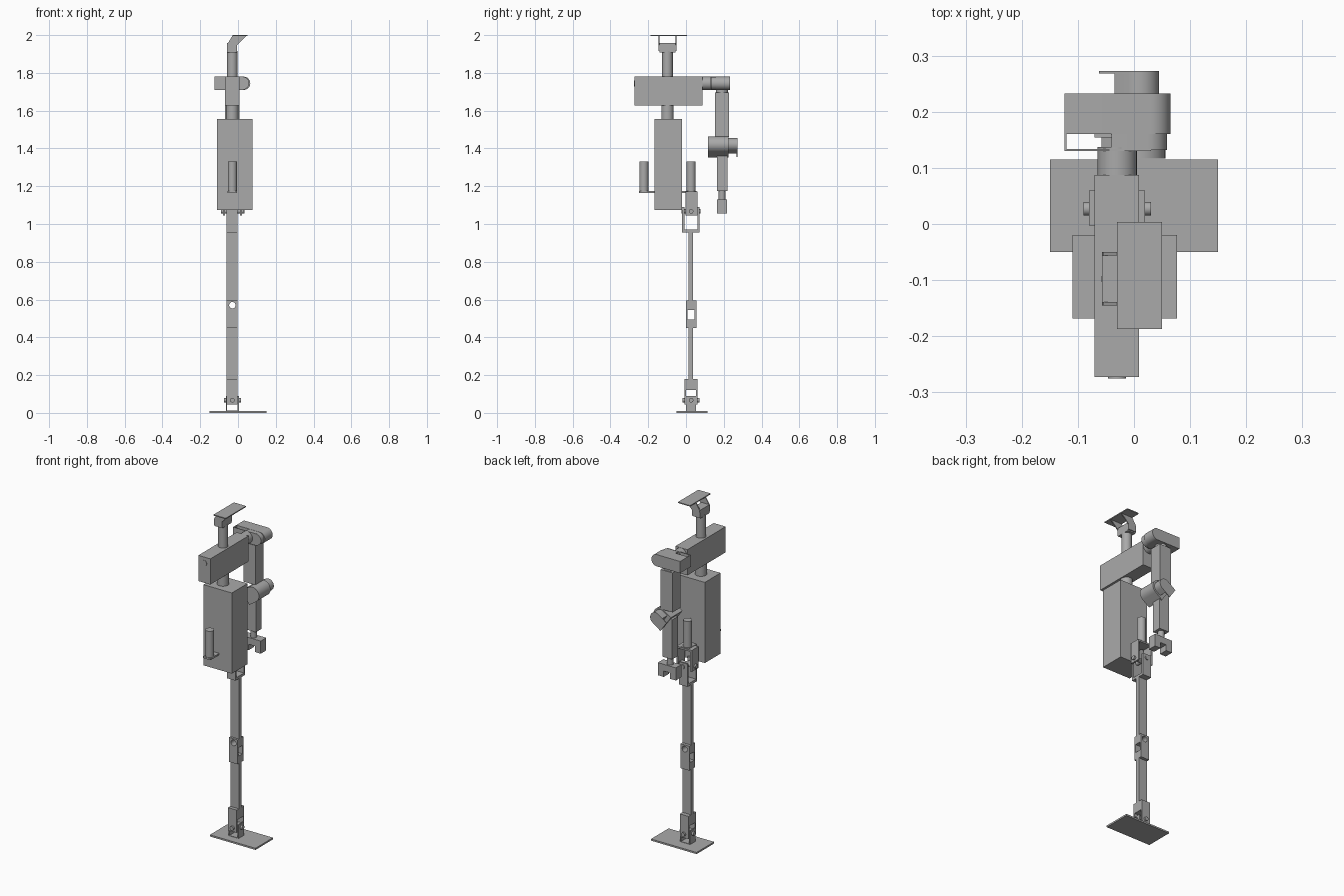
import bpy, bmesh, math
from mathutils import Matrix, Vector

cube = bpy.data.objects.get("Cube")
if cube:
    bpy.data.objects.remove(cube, do_unlink=True)

grey = bpy.data.materials.new("plain grey")
grey.use_nodes = True
grey.diffuse_color = (0.4, 0.4, 0.4, 1)
grey.node_tree.nodes["Principled BSDF"].inputs["Base Color"].default_value = grey.diffuse_color

CX = -0.03   # middle line of the body
SPIN = {"x": Matrix.Rotation(math.pi / 2, 4, "Y"),
        "y": Matrix.Rotation(math.pi / 2, 4, "X"), "z": Matrix()}


def box(bm, x, y, z):
    lo, hi = Vector((x[0], y[0], z[0])), Vector((x[1], y[1], z[1]))
    m = Matrix.Translation((lo + hi) / 2) @ Matrix.Diagonal((*(hi - lo), 1))
    bmesh.ops.create_cube(bm, size=1, matrix=m)


def rod(bm, axis, centre, r, length):
    bmesh.ops.create_cone(bm, cap_ends=True, segments=32, radius1=r, radius2=r,
                          depth=length, matrix=Matrix.Translation(centre) @ SPIN[axis])


def slab(bm, outline, y0, y1):
    """Extrude an x-z outline along y."""
    face = bm.faces.new([bm.verts.new((x, y0, z)) for x, z in outline])
    out = bmesh.ops.extrude_face_region(bm, geom=[face])
    bmesh.ops.translate(bm, vec=(0, y1 - y0, 0),
                        verts=[v for v in out["geom"] if isinstance(v, bmesh.types.BMVert)])


def d_outline(cx, cz, r, reach, tilt):
    """Half-round outline with a straight tail pointing towards -x, then tilted."""
    pts = [(r * math.cos(a), r * math.sin(a))
           for a in (math.pi * (i / 16 - 0.5) for i in range(17))]
    pts += [(-reach, r), (-reach, -r)]
    c, s = math.cos(tilt), math.sin(tilt)
    return [(cx + c * u - s * v, cz + s * u + c * v) for u, v in pts]


def finish(name, bm, smooth=True):
    bmesh.ops.recalc_face_normals(bm, faces=bm.faces)
    mesh = bpy.data.meshes.new(name)
    bm.to_mesh(mesh)
    bm.free()
    mesh.materials.append(grey)
    ob = bpy.data.objects.new(name, mesh)
    bpy.context.collection.objects.link(ob)
    if smooth:
        bpy.ops.object.select_all(action="DESELECT")
        ob.select_set(True)
        bpy.context.view_layer.objects.active = ob
        bpy.ops.object.shade_smooth_by_angle(angle=math.radians(30))
    return ob


def block(name, x, y, z):
    bm = bmesh.new()
    box(bm, x, y, z)
    return finish(name, bm, False)


def cylinder(name, axis, centre, r, length):
    bm = bmesh.new()
    rod(bm, axis, centre, r, length)
    return finish(name, bm)


def drill(ob, axis, centre, r):
    """Cut a round hole through the part."""
    cutter = cylinder("cutter", axis, centre, r, 0.5)
    cutter.hide_render = True
    mod = ob.modifiers.new("hole", "BOOLEAN")
    mod.operation, mod.object, mod.solver = "DIFFERENCE", cutter, "EXACT"
    bpy.context.view_layer.objects.active = ob
    bpy.ops.object.modifier_apply(modifier=mod.name)
    bpy.data.objects.remove(cutter, do_unlink=True)


def fork(name, axis, outer, wall, across, z, cap):
    """Two walls facing along the axis, joined by a solid cap."""
    bm = bmesh.new()
    for span in ((outer[0], outer[0] + wall), (outer[1] - wall, outer[1])):
        box(bm, *((span, across) if axis == "x" else (across, span)), z)
    box(bm, *((outer, across) if axis == "x" else (across, outer)), cap)
    return finish(name, bm, False)


def cross_pins(name, y, z, span_x, span_y):
    bm = bmesh.new()
    rod(bm, "x", (CX, y, z), 0.012, span_x)
    rod(bm, "y", (CX, y, z), 0.012, span_y)
    finish(name, bm)


LEG_X, BAR_Y, LEG_Y = (-0.06, -0.003), (0.013, 0.037), 0.027

# Foot and ankle
block("foot_plate", (-0.15, 0.15), (-0.05, 0.115), (0, 0.01))
fork("foot_lugs", "x", (-0.064, 0.004), 0.007, (0.0, 0.052), (0.005, 0.09), (0.005, 0.012))
fork("ankle_fork", "y", (-0.008, 0.062), 0.008, LEG_X, (0.045, 0.18), (0.12, 0.18))
cross_pins("ankle_pins", LEG_Y, 0.067, 0.09, 0.09)

# Shin, knee and thigh
block("shin", LEG_X, BAR_Y, (0.175, 0.46))
block("thigh", LEG_X, BAR_Y, (0.59, 0.96))
knee = bmesh.new()
for y in ((0, 0.009), (0.046, 0.055)):
    box(knee, LEG_X, y, (0.494, 0.546))
for z in ((0.45, 0.495), (0.545, 0.595)):
    box(knee, LEG_X, (0, 0.055), z)
drill(finish("knee", knee, False), "y", (CX, 0, 0.57), 0.017)

# Hip
fork("hip_fork", "y", (-0.02, 0.072), 0.011, LEG_X, (0.955, 1.09), (0.955, 0.97))
fork("hip_lugs", "x", (-0.08, 0.02), 0.01, (-0.003, 0.06), (1.045, 1.17), (1.162, 1.172))
cross_pins("hip_pins", LEG_Y, 1.067, 0.12, 0.1)

# Torso with its two upright drives
block("torso", (-0.11, 0.077), (-0.168, -0.02), (1.075, 1.555))
for side, y, shelf in (("front", -0.223, (-0.25, -0.165)), ("back", 0.027, (-0.022, 0.055))):
    cylinder(side + "_drive", "z", (CX, y, 1.25), 0.024, 0.16)
    block(side + "_drive_shelf", (-0.056, -0.006), shelf, (1.164, 1.174))

# Waist, shoulder beam and neck
cylinder("waist", "z", (CX, -0.098, 1.59), 0.033, 0.09)
beam = block("shoulder_beam", (-0.07, 0.009), (-0.273, 0.087), (1.627, 1.78))
cylinder("beam_axle_cap", "y", (CX, -0.272, 1.745), 0.016, 0.006)
cylinder("neck", "z", (CX, -0.098, 1.845), 0.028, 0.14)

# Head: knuckle, slanted cheeks and top plate
block("head_knuckle", (-0.057, -0.004), (-0.14, -0.056), (1.908, 1.958))
head = bmesh.new()
cheek = [(-0.057, 1.915), (-0.004, 1.915), (-0.004, 1.948), (0.046, 1.997),
         (-0.029, 1.997), (-0.055, 1.955)]
for y in (-0.145, -0.056):
    slab(head, cheek, y, y + 0.006)
finish("head_cheeks", head, False)
block("head_plate", (-0.03, 0.05), (-0.187, 0.004), (1.994, 2.0))

# Shoulder joint
cylinder("shoulder_axle", "y", (CX, 0.11, 1.745), 0.035, 0.055)
joint = bmesh.new()
slab(joint, d_outline(0.03, 1.745, 0.035, 0.154, 0), 0.16, 0.233)
slab(joint, d_outline(0.025, 1.745, 0.034, 0.065, 0), 0.132, 0.161)
box(joint, (-0.124, 0.03), (0.13, 0.134), (1.71, 1.78))
box(joint, (-0.124, -0.12), (0.13, 0.233), (1.71, 1.78))
finish("shoulder_joint", joint)

# Upper arm
cylinder("upper_arm_swivel", "z", (CX, 0.19, 1.70), 0.032, 0.03)
block("upper_arm", (-0.07, 0.009), (0.154, 0.227), (1.46, 1.695))

# Elbow, tilted down towards the right
TILT = math.radians(35)
elbow = bmesh.new()
slab(elbow, d_outline(0.012, 1.42, 0.044, 0.055, TILT), 0.117, 0.226)
slab(elbow, d_outline(0.01, 1.42, 0.035, 0.03, TILT), 0.225, 0.268)
slab(elbow, d_outline(0.01, 1.42, 0.035, 0.064, TILT), 0.268, 0.273)
finish("elbow_joint", elbow)

# Forearm, wrist and hand
block("forearm", (-0.062, 0.003), (0.163, 0.219), (1.175, 1.41))
cylinder("wrist", "z", (CX, 0.191, 1.15), 0.018, 0.06)
hand = bmesh.new()
box(hand, (-0.085, 0.034), (0.165, 0.217), (1.09, 1.13))
for x in ((-0.085, -0.045), (-0.005, 0.034)):
    box(hand, x, (0.165, 0.217), (1.055, 1.091))
finish("gripper", hand, False)
